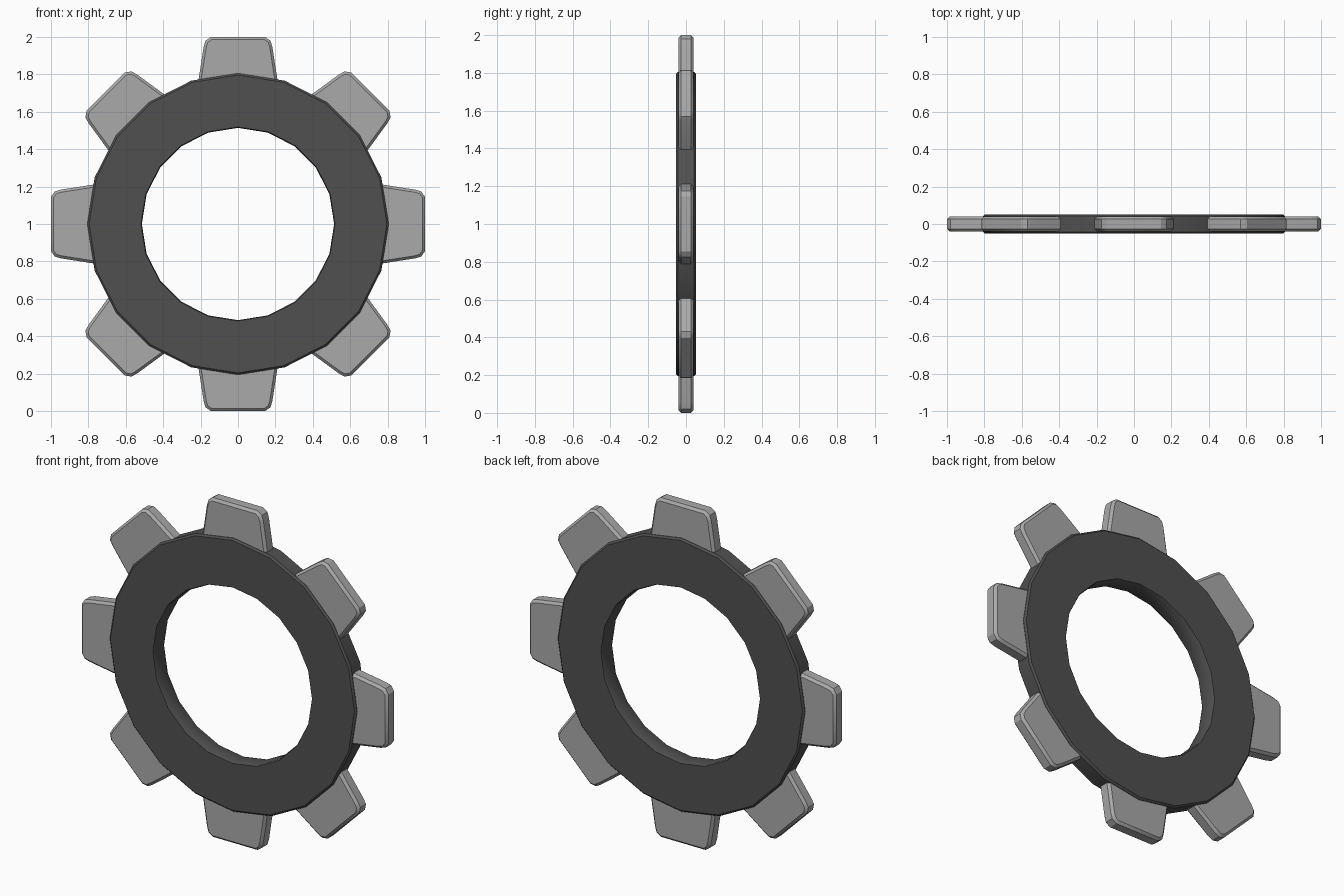
import bpy, bmesh
from math import pi, sin, cos, radians
from mathutils import Matrix, Vector

if "Cube" in bpy.data.objects:
    bpy.data.objects.remove(bpy.data.objects["Cube"])

CENTRE = Matrix.Translation((0, 0, 1))


def finish(bm, name, colour):
    bmesh.ops.recalc_face_normals(bm, faces=bm.faces)
    me = bpy.data.meshes.new(name)
    bm.to_mesh(me)
    bm.free()
    ob = bpy.data.objects.new(name, me)
    bpy.context.collection.objects.link(ob)
    mat = bpy.data.materials.new(name + "_grey")
    mat.diffuse_color = (colour, colour, colour, 1)
    mat.use_nodes = True
    mat.node_tree.nodes["Principled BSDF"].inputs["Base Color"].default_value = mat.diffuse_color
    me.materials.append(mat)
    bpy.ops.object.select_all(action='DESELECT')
    ob.select_set(True)
    bpy.context.view_layer.objects.active = ob
    bpy.ops.object.shade_smooth_by_angle(angle=radians(30))
    return ob


# 20-sided ring with a small chamfer on each rim, made by lathing a profile
R, r, h, c = 0.806, 0.514, 0.052, 0.010
profile = [(r, -h + c), (r + c * 0.5, -h), (R - c, -h), (R, -h + c),
           (R, h - c), (R - c, h), (r + c * 0.5, h), (r, h - c)]
N = 20
bm = bmesh.new()
loops = []
for i in range(N):
    a = 2 * pi * i / N
    loops.append([bm.verts.new((p * sin(a), y, 1 + p * cos(a))) for p, y in profile])
for i in range(N):
    for j in range(len(profile)):
        k = (j + 1) % len(profile)
        n = (i + 1) % N
        bm.faces.new((loops[i][j], loops[i][k], loops[n][k], loops[n][j]))
finish(bm, "gear_ring", 0.08)


# Tapered tooth with rounded outer corners and chamfered faces
def make_tooth(index):
    half, cham = 0.040, 0.014
    right = [(0.222, 0.70), (0.184, 0.945), (0.174, 0.980), (0.145, 1.0)]
    outline = right + [(-x, z) for x, z in reversed(right)]
    bm = bmesh.new()
    front = bm.faces.new([bm.verts.new((x, -half, z)) for x, z in outline])
    ext = bmesh.ops.extrude_face_region(bm, geom=[front])
    bmesh.ops.translate(bm, vec=Vector((0, 2 * half, 0)),
                        verts=[v for v in ext["geom"] if isinstance(v, bmesh.types.BMVert)])
    bmesh.ops.recalc_face_normals(bm, faces=bm.faces)
    rims = [e for e in bm.edges if abs(e.verts[0].co.y - e.verts[1].co.y) < 1e-5]
    bmesh.ops.bevel(bm, geom=rims, offset=cham, segments=1, affect='EDGES', profile=0.5)
    bm.transform(CENTRE @ Matrix.Rotation(index * pi / 4, 4, 'Y'))
    finish(bm, f"tooth_{index + 1}", 0.40)


for i in range(8):
    make_tooth(i)
